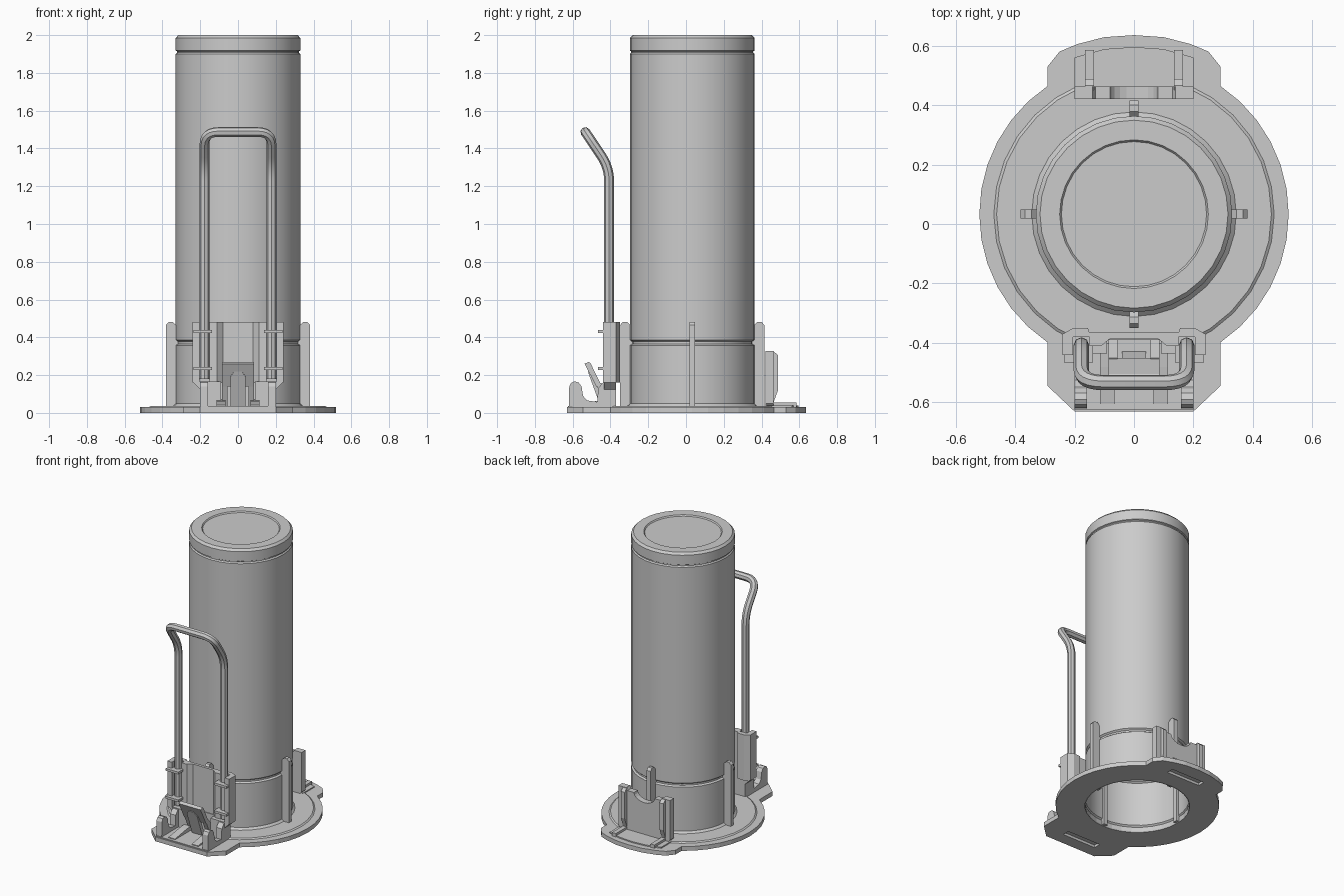
import bpy, bmesh, math
from mathutils import Vector

if "Cube" in bpy.data.objects:
    bpy.data.objects.remove(bpy.data.objects["Cube"])

CY = 0.033  # y of the tube axis


def finish(name, bm, mirror=False, bevel=0, smooth=False):
    bmesh.ops.recalc_face_normals(bm, faces=bm.faces)
    me = bpy.data.meshes.new(name)
    bm.to_mesh(me)
    bm.free()
    ob = bpy.data.objects.new(name, me)
    bpy.context.collection.objects.link(ob)
    if bevel:
        b = ob.modifiers.new("bevel", 'BEVEL')
        b.width = bevel
        b.segments = 1
    if mirror:
        ob.modifiers.new("mirror", 'MIRROR').use_axis[0] = True
    if smooth:
        bpy.ops.object.select_all(action='DESELECT')
        ob.select_set(True)
        bpy.context.view_layer.objects.active = ob
        bpy.ops.object.shade_smooth_by_angle(angle=math.radians(30))
    return ob


def prism(name, pts, axis, a, b, **kw):
    """Extrude a 2D outline along an axis from a to b."""
    def place(p, t):
        return {'x': (t, p[0], p[1]), 'y': (p[0], t, p[1]), 'z': (p[0], p[1], t)}[axis]
    bm = bmesh.new()
    lo = [bm.verts.new(place(p, a)) for p in pts]
    hi = [bm.verts.new(place(p, b)) for p in pts]
    bm.faces.new(lo)
    bm.faces.new(hi)
    n = len(pts)
    for i in range(n):
        j = (i + 1) % n
        bm.faces.new((lo[i], lo[j], hi[j], hi[i]))
    return finish(name, bm, **kw)


def box(name, x0, x1, y0, y1, z0, z1, **kw):
    return prism(name, [(x0, y0), (x1, y0), (x1, y1), (x0, y1)], 'z', z0, z1, **kw)


def lathe(name, prof, n=32, closed=False):
    """Spin an (r, z) profile around the tube axis."""
    bm = bmesh.new()
    rings = []
    for r, z in prof:
        if r == 0:
            rings.append([bm.verts.new((0, CY, z))] * n)
        else:
            rings.append([bm.verts.new((r * math.cos(2 * math.pi * k / n),
                                        CY + r * math.sin(2 * math.pi * k / n), z)) for k in range(n)])
    pairs = list(zip(rings, rings[1:])) + ([(rings[-1], rings[0])] if closed else [])
    for A, B in pairs:
        for k in range(n):
            j = (k + 1) % n
            bm.faces.new(dict.fromkeys((A[k], A[j], B[j], B[k])))
    return finish(name, bm, smooth=True)


def both(half):
    """Complete a right-half outline with its mirrored left half."""
    return half + [(-x, y) for x, y in reversed(half) if abs(x) > 1e-6]


def cut(ob, cutter):
    m = ob.modifiers.new("cut", 'BOOLEAN')
    m.operation = 'DIFFERENCE'
    m.solver = 'EXACT'
    m.object = cutter
    bpy.context.view_layer.objects.active = ob
    bpy.ops.object.modifier_apply(modifier=m.name)
    bpy.data.objects.remove(cutter)


# base plate: disc with a front and a rear tab, open under the tube
arc = [(0.52 * math.cos(t), CY + 0.52 * math.sin(t))
       for t in [math.radians(-56.1 + 112.2 * i / 12) for i in range(13)]]
outline = both([(0.2, -0.63), (0.29, -0.545)] + arc +
               [(0.29, 0.53), (0.25, 0.58), (0.19, 0.605), (0.1, 0.628), (0, 0.635)])
base = prism("base_plate", outline, 'z', 0, 0.03)
cut(base, prism("hole_cutter", [(0.334 * math.cos(math.pi * k / 16), CY + 0.334 * math.sin(math.pi * k / 16))
                                for k in range(32)], 'z', -0.1, 0.1))
for y in (-0.52, 0.51):
    cut(base, box("slot_cutter", -0.13, 0.13, y - 0.025, y + 0.025, -0.1, 0.018))

# raised ring and tab pads on the base
lathe("base_ring", [(0.334, 0.025), (0.334, 0.037), (0.462, 0.037), (0.474, 0.028)])
box("front_pad", -0.2, 0.2, -0.625, -0.37, 0.025, 0.037)
prism("rear_pad", both([(0.2, 0.43), (0.2, 0.56), (0.1, 0.588), (0, 0.595)]), 'z', 0.025, 0.038)

# main tube, open underneath, with joint grooves and a recessed lid
lathe("tube_body", [(0.33, 0), (0.346, 0.035), (0.33, 0.05), (0.33, 0.358), (0.319, 0.366),
                    (0.319, 0.377), (0.33, 0.386), (0.33, 1.9), (0.323, 1.908), (0.323, 1.914),
                    (0.33, 1.918), (0.33, 1.985), (0.316, 2.0), (0.25, 2.0), (0.244, 1.992), (0, 1.992)])

# four guide fins around the tube
for k, nm in enumerate(("right", "rear", "left", "front")):
    fin = prism("guide_fin_" + nm, [(0.312, 0.005), (0.382, 0.005), (0.382, 0.465), (0.367, 0.482),
                                    (0.345, 0.482), (0.328, 0.465), (0.312, 0.4)], 'y', -0.015, 0.015)
    fin.location = (0, CY, 0)
    fin.rotation_euler.z = k * math.pi / 2

# front bracket: folded plate with a channel for each handle leg
prism("bracket_plate", both([(0, -0.385), (0.08, -0.385), (0.11, -0.41), (0.15, -0.41), (0.15, -0.38),
                             (0.205, -0.38), (0.205, -0.44), (0.24, -0.44), (0.24, -0.37), (0.205, -0.35),
                             (0.155, -0.35), (0.15, -0.365), (0, -0.365)]), 'z', 0.16, 0.48)
prism("bracket_skirt", [(0.24, 0.165), (0.2, 0.125), (0.2, 0.03), (0.11, 0.03), (0.09, 0.06),
                        (0.09, 0.165)], 'y', -0.435, -0.37, mirror=True)
box("bracket_center", -0.1, 0.1, -0.39, -0.37, 0.03, 0.17)
for i, z in enumerate((0.235, 0.43)):
    box(f"handle_clip_{i}", 0.138, 0.236, -0.465, -0.37, z - 0.008, z + 0.008, mirror=True)


# carrying handle: rounded path swept with a circle
def rounded(pts, d, n=6):
    P = [Vector(p) for p in pts]
    out = [P[0]]
    for a, b, c in zip(P, P[1:], P[2:]):
        s = b + (a - b).normalized() * d
        e = b + (c - b).normalized() * d
        out += [s.lerp(b, t / n).lerp(b.lerp(e, t / n), t / n) for t in range(n + 1)]
    return out + [P[-1]]


path = rounded([(-0.177, -0.407, 0.18), (-0.177, -0.407, 1.3), (-0.177, -0.533, 1.487),
                (0.177, -0.533, 1.487), (0.177, -0.407, 1.3), (0.177, -0.407, 0.18)], 0.075)
cu = bpy.data.curves.new("handle", 'CURVE')
cu.dimensions = '3D'
cu.bevel_depth = 0.026
cu.bevel_resolution = 2
cu.use_fill_caps = True
sp = cu.splines.new('POLY')
sp.points.add(len(path) - 1)
for q, p in zip(sp.points, path):
    q.co = (*p, 1)
handle = bpy.data.objects.new("handle", cu)
bpy.context.collection.objects.link(handle)
bpy.ops.object.select_all(action='DESELECT')
handle.select_set(True)
bpy.context.view_layer.objects.active = handle
bpy.ops.object.convert(target='MESH')
bpy.ops.object.shade_smooth_by_angle(angle=math.radians(40))

# J-shaped hinge ears beside the pedal
prism("hinge_ear", [(-0.62, 0.03), (-0.618, 0.14), (-0.607, 0.16), (-0.59, 0.167), (-0.568, 0.16),
                    (-0.553, 0.14), (-0.545, 0.09), (-0.525, 0.066), (-0.47, 0.058), (-0.465, 0.13),
                    (-0.44, 0.16), (-0.38, 0.16), (-0.38, 0.03)], 'x', 0.158, 0.2, mirror=True)

# slanted pedal, its latch tongue and feet
prism("pedal", [(-0.537, 0.26), (-0.515, 0.27), (-0.505, 0.262), (-0.45, 0.15), (-0.475, 0.14)],
      'x', -0.085, 0.085)
tongue = prism("pedal_tongue", [(-0.04, 0), (0.04, 0), (0.04, 0.17), (0.02, 0.2), (-0.02, 0.2),
                                (-0.04, 0.17)], 'y', -0.012, 0.012)
tongue.location = (0, -0.44, 0.035)
tongue.rotation_euler.x = math.radians(20)
prism("pedal_arm", [(-0.475, 0.15), (-0.45, 0.16), (-0.385, 0.08), (-0.385, 0.03), (-0.42, 0.03)],
      'x', 0.055, 0.085, mirror=True)
prism("pedal_foot", [(-0.605, 0.03), (-0.605, 0.042), (-0.48, 0.062), (-0.4, 0.07), (-0.4, 0.03)],
      'x', 0.065, 0.115, mirror=True)

# rear bracket with a scooped top edge, side ribs and floor rails
scoop = [(0.08 * math.sin(t), 0.31 - 0.05 * math.cos(t)) for t in [math.pi / 2 * i / 5 for i in range(6)]]
prism("rear_plate", both(scoop + [(0.13, 0.31), (0.14, 0.328), (0.2, 0.328), (0.2, 0.05),
                                  (0.18, 0.03)]), 'y', 0.42, 0.463)
prism("rear_rib", [(0.45, 0.03), (0.45, 0.325), (0.465, 0.325), (0.487, 0.305), (0.487, 0.12),
                   (0.458, 0.04)], 'x', 0.135, 0.165, mirror=True)
box("rear_rail", 0.135, 0.165, 0.45, 0.585, 0.03, 0.054, mirror=True)
